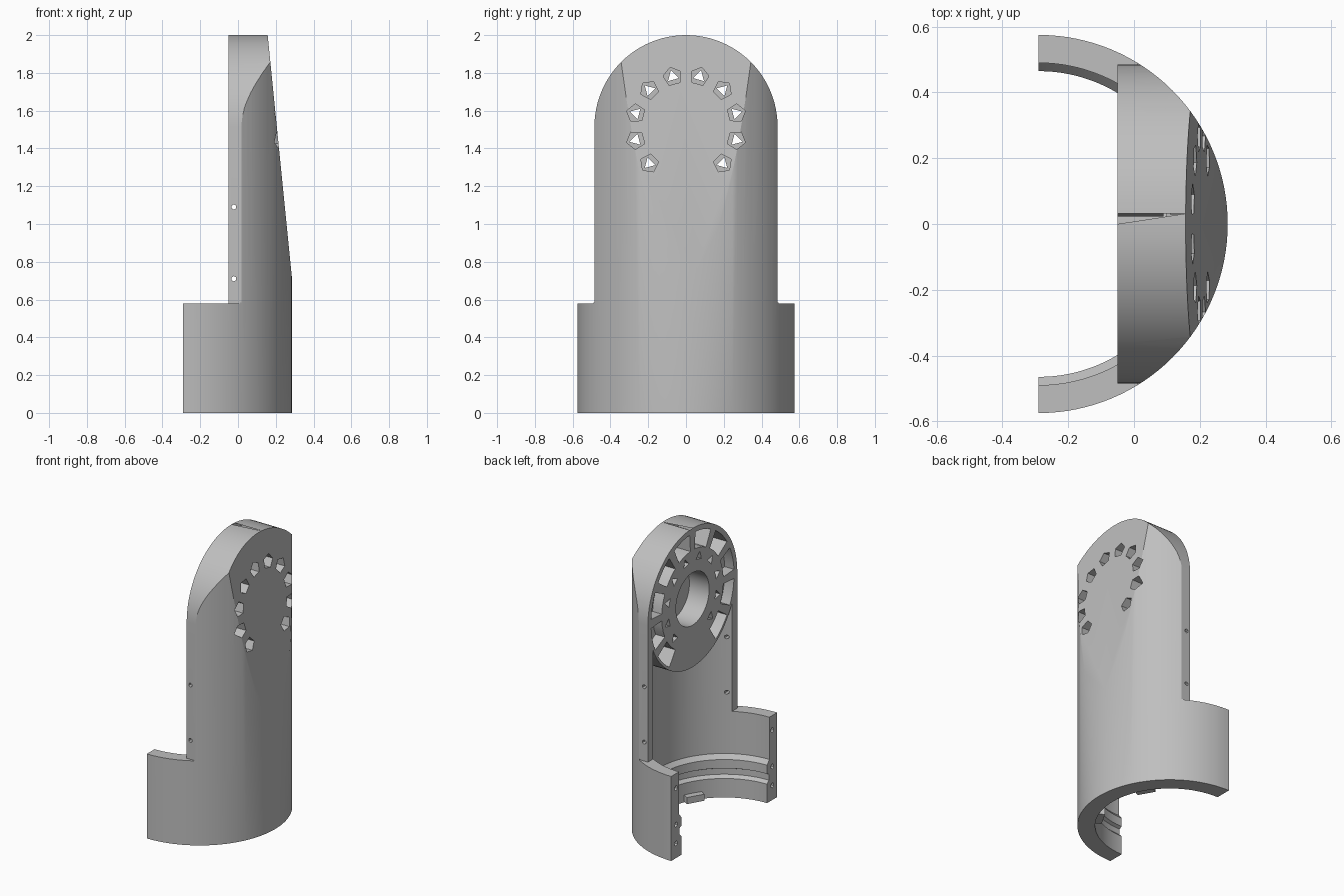
import bpy, bmesh, math
from mathutils import Vector, Matrix

if "Cube" in bpy.data.objects:
    bpy.data.objects.remove(bpy.data.objects["Cube"], do_unlink=True)

grey = bpy.data.materials.new("plain grey")
grey.use_nodes = True
grey.diffuse_color = (0.52, 0.52, 0.52, 1)
for node in grey.node_tree.nodes:
    if node.type == 'BSDF_PRINCIPLED':
        node.inputs["Base Color"].default_value = grey.diffuse_color

AXIS_X = -0.29      # vertical axis of the half tube
OUTER = 0.575
HALF = 0.485        # half width of the upright
HUB_Z = 1.515


def finish(name, bm):
    bmesh.ops.recalc_face_normals(bm, faces=bm.faces[:])
    mesh = bpy.data.meshes.new(name)
    bm.to_mesh(mesh)
    bm.free()
    mesh.materials.append(grey)
    obj = bpy.data.objects.new(name, mesh)
    bpy.context.collection.objects.link(obj)
    return obj


def prisms(name, axis, items):
    """Extrude each (outline, start, end) along one axis into one object."""
    bm = bmesh.new()
    place = {'x': lambda u, v, t: (t, u, v),
             'y': lambda u, v, t: (u, t, v),
             'z': lambda u, v, t: (u, v, t)}[axis]
    for outline, a, b in items:
        face = bm.faces.new([bm.verts.new(place(u, v, a)) for u, v in outline])
        ext = bmesh.ops.extrude_face_region(bm, geom=[face])
        moved = [e for e in ext["geom"] if isinstance(e, bmesh.types.BMVert)]
        bmesh.ops.translate(bm, verts=moved, vec=Vector(place(0, 0, b - a)))
    return finish(name, bm)


def ring(u, v, r, n, turn=0.0):
    return [(u + r * math.sin(turn + math.tau * i / n),
             v + r * math.cos(turn + math.tau * i / n)) for i in range(n)]


def arc(u, v, r, start, end, n):
    return [(u + r * math.sin(start + (end - start) * i / n),
             v + r * math.cos(start + (end - start) * i / n)) for i in range(n + 1)]


def box(u0, u1, v0, v1):
    return [(u0, v0), (u1, v0), (u1, v1), (u0, v1)]


def combine(obj, tool, operation='DIFFERENCE'):
    mod = obj.modifiers.new("cut", 'BOOLEAN')
    mod.operation = operation
    mod.solver = 'EXACT'
    mod.object = tool
    bpy.context.view_layer.update()
    bpy.context.view_layer.objects.active = obj
    bpy.ops.object.modifier_apply(modifier=mod.name)
    bpy.data.objects.remove(tool, do_unlink=True)


# Outer tube, trimmed to a round-topped upright on a wider base
body = prisms("housing_shell", 'z', [(ring(AXIS_X, 0, OUTER, 128), 0, 2.2)])
outline = [(-0.7, -0.1), (-0.7, 0.585), (-HALF, 0.585)]
outline += arc(0, HUB_Z, HALF, -math.pi / 2, math.pi / 2, 48)
outline += [(HALF, 0.585), (0.7, 0.585), (0.7, -0.1)]
combine(body, prisms("trim", 'x', [(outline, -1, 1)]), 'INTERSECT')

# Sloping flat on the outer side
slope = [(0.285, 0.72), (0.155, 2.02), (0.155, 2.3), (0.8, 2.3), (0.8, 0.72)]
combine(body, prisms("slope", 'y', [(slope, -1, 1)]))

# Inner cavity with a stepped lip near the bottom, leaving the hub solid
bm = bmesh.new()
profile = [(0, -0.1), (0.465, -0.1), (0.465, 0.13), (0.485, 0.15), (0.485, 0.19),
           (0.465, 0.2), (0.465, 0.26), (0.49, 0.29), (0.49, 1.34), (0, 1.34)]
verts = [bm.verts.new((AXIS_X + r, 0, z)) for r, z in profile]
edges = [bm.edges.new(pair) for pair in zip(verts, verts[1:])]
bmesh.ops.spin(bm, geom=verts + edges, cent=(AXIS_X, 0, 0), axis=(0, 0, 1),
               angle=math.tau, steps=128)
bmesh.ops.remove_doubles(bm, verts=bm.verts[:], dist=1e-4)
cavity = finish("cavity", bm)
combine(cavity, prisms("hub", 'x', [(ring(0, HUB_Z, 0.468, 96), -1.2, 1)]))
combine(body, cavity)

# Open side: half tube at the base, shallower upright above
combine(body, prisms("open_side", 'y', [(box(-1.5, AXIS_X, -0.5, 2.5), -1, 1)]))
combine(body, prisms("open_top", 'y', [(box(-1.4, -0.05, 0.58, 2.5), -1, 1)]))
combine(body, prisms("shoulder", 'y', [(box(-1.4, 0.01, 0.58, 0.6), HALF, 1),
                                       (box(-1.4, 0.01, 0.58, 0.6), -1, -HALF)]))

# Hub: central bore, ring of pockets, and stepped bolt holes
combine(body, prisms("bore", 'x', [(ring(0, HUB_Z, 0.18, 64), -0.5, 0.1)]))
angles = [math.radians(15 + 30 * k) for k in range(12) if k not in (5, 6)]
pockets, recesses, holes = [], [], []
half = math.radians(11)
for a in angles:
    y, z = 0.275 * math.sin(a), HUB_Z + 0.275 * math.cos(a)
    shape = arc(0, HUB_Z, 0.45, a - half, a + half, 6)
    shape += arc(0, HUB_Z, 0.335, a + half, a - half, 3)
    room = math.sqrt(0.49 ** 2 - (0.45 * math.sin(a)) ** 2) + AXIS_X
    pockets.append((shape, -0.5, max(0.02, min(0.09, room))))
    recesses.append((ring(y, z, 0.05, 5, a), 0.11, 0.8))
    holes.append((ring(y, z, 0.034, 3, a), -0.5, 0.8))
combine(body, prisms("pockets", 'x', pockets))
combine(body, prisms("recesses", 'x', recesses))
combine(body, prisms("bolt_holes", 'x', holes))

# Small pin holes in the upright's sides and the base's end faces
combine(body, prisms("side_pins", 'y', [(ring(-0.022, z, 0.014, 6), -1, 1)
                                        for z in (0.71, 1.09)]))
combine(body, prisms("end_pins", 'x', [(ring(s * 0.522, z, 0.017, 6), -0.5, -0.2)
                                       for s in (-1, 1) for z in (0.1, 0.23, 0.48)]))

# Small lugs inside the bottom rim
parts = [body]
for side, label in ((1, "back"), (-1, "front")):
    lug = prisms(label + "_lug", 'z', [(box(0.42, 0.5, -0.06, 0.06), 0.005, 0.05)])
    lug.data.transform(Matrix.Translation((AXIS_X, 0, 0))
                       @ Matrix.Rotation(side * math.radians(30), 4, 'Z'))
    parts.append(lug)

# Smooth curves, sharp edges
for obj in parts:
    bpy.ops.object.select_all(action='DESELECT')
    obj.select_set(True)
    bpy.context.view_layer.objects.active = obj
    bpy.ops.object.shade_smooth_by_angle(angle=math.radians(25))
